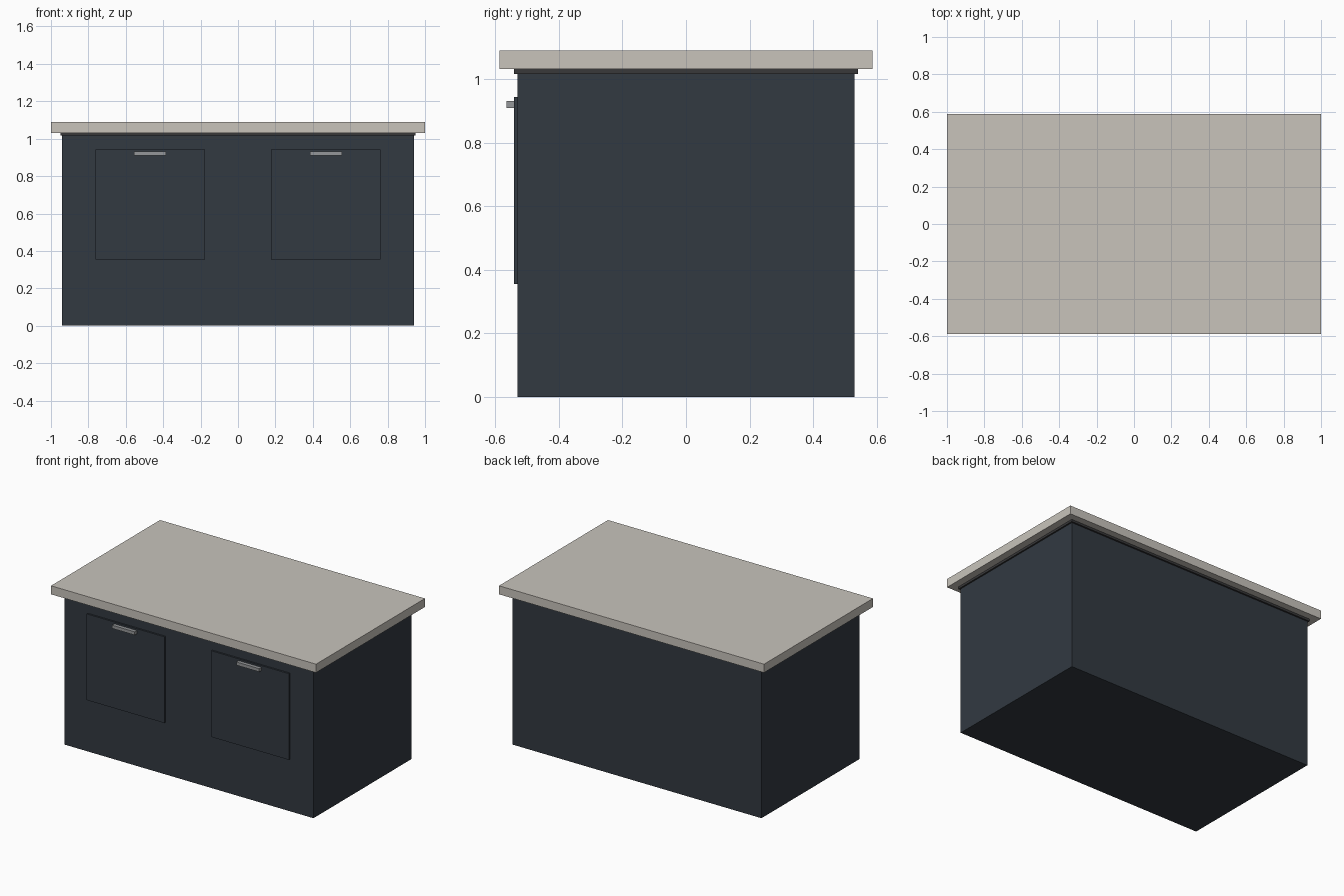
import bpy

if "Cube" in bpy.data.objects:
    bpy.data.objects.remove(bpy.data.objects["Cube"])


def material(name, rgb):
    m = bpy.data.materials.new(name)
    m.diffuse_color = (*rgb, 1)
    m.use_nodes = True
    m.node_tree.nodes["Principled BSDF"].inputs["Base Color"].default_value = m.diffuse_color
    return m


def box(name, x, y, z, mat):
    """Box spanning the given (min, max) range on each axis."""
    bpy.ops.mesh.primitive_cube_add(size=1)
    ob = bpy.context.object
    ob.name = name
    for v in ob.data.vertices:
        v.co = [r[0] if c < 0 else r[1] for c, r in zip(v.co, (x, y, z))]
    ob.data.materials.append(mat)
    return ob


navy = material("navy_paint", (0.032, 0.041, 0.053))
stone = material("stone", (0.58, 0.55, 0.50))
shadow = material("dark_trim", (0.04, 0.04, 0.042))
metal = material("brushed_metal", (0.30, 0.31, 0.32))

# Cabinet carcass, trim strip and overhanging worktop
box("cabinet_body", (-0.94, 0.94), (-0.529, 0.529), (0, 1.018), navy)
box("trim_strip", (-0.95, 0.95), (-0.54, 0.54), (1.016, 1.031), shadow)
box("worktop", (-1, 1), (-0.587, 0.587), (1.031, 1.089), stone)

# Pair of front panels, each with a bar handle near its top edge
for side, cx in (("left", -0.47), ("right", 0.47)):
    box(side + "_door", (cx - 0.293, cx + 0.293), (-0.541, -0.527), (0.355, 0.943), navy)
    box(side + "_handle", (cx - 0.086, cx + 0.086), (-0.565, -0.54), (0.909, 0.931), metal)
